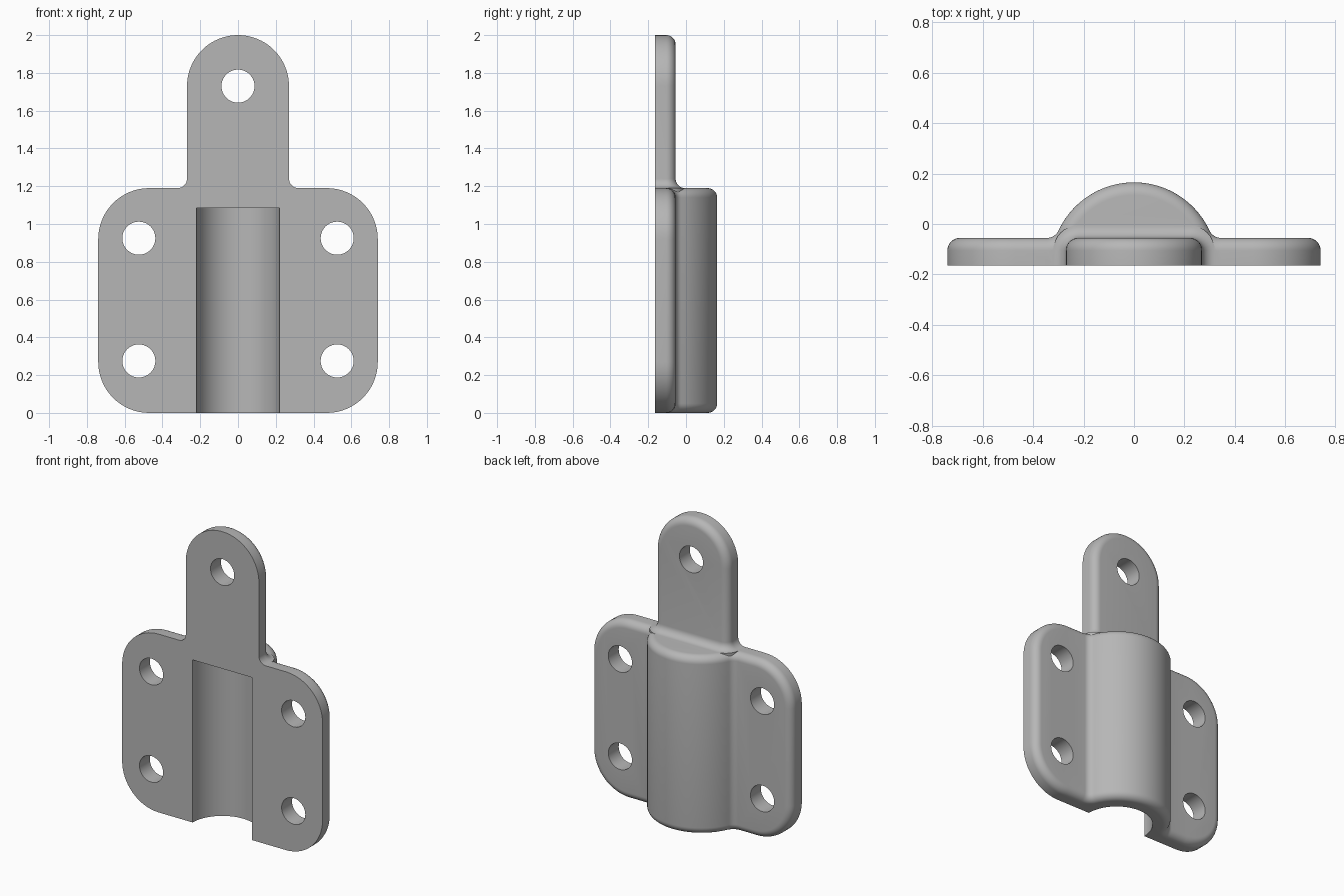
import bpy, bmesh
from math import sin, cos, pi, sqrt, atan2
from mathutils import Vector

if "Cube" in bpy.data.objects:
    bpy.data.objects.remove(bpy.data.objects["Cube"])

FRONT, THICK, EDGE = -0.165, 0.11, 0.05
BACK = FRONT + THICK
TOP = 1.19            # top of the wide plate
WIDE, CORNER = 0.74, 0.27
TAB = 0.27            # half width of the tab
OUTER, BORE = 0.33, 0.22
STEPS = 8

steel = bpy.data.materials.new("plain grey")
steel.use_nodes = True
steel.diffuse_color = (0.47, 0.47, 0.47, 1)
steel.node_tree.nodes["Principled BSDF"].inputs["Base Color"].default_value = steel.diffuse_color


def arc(cx, cy, r, a0, a1, n):
    return [(cx + r * cos(a0 + (a1 - a0) * i / n),
             cy + r * sin(a0 + (a1 - a0) * i / n)) for i in range(n + 1)]


def loft(name, rings):
    """Skin a stack of matching rings and cap both ends."""
    bm = bmesh.new()
    loops = [[bm.verts.new(p) for p in ring] for ring in rings]
    for a, b in zip(loops, loops[1:]):
        for i in range(len(a)):
            j = (i + 1) % len(a)
            bm.faces.new((a[i], a[j], b[j], b[i]))
    bm.faces.new(loops[0])
    bm.faces.new(loops[-1])
    bmesh.ops.recalc_face_normals(bm, faces=bm.faces)
    mesh = bpy.data.meshes.new(name)
    bm.to_mesh(mesh)
    bm.free()
    mesh.materials.append(steel)
    obj = bpy.data.objects.new(name, mesh)
    bpy.context.collection.objects.link(obj)
    return obj


def round_steps():
    """(inset, distance left to the end) pairs along a quarter-round edge."""
    angles = [pi / 2 * i / STEPS for i in range(STEPS + 1)]
    return [(EDGE * (1 - cos(a)), EDGE * (1 - sin(a))) for a in angles]


def plate(name, outline):
    """Flat front, rounded back edge."""
    levels = [(0, FRONT)] + [(d, BACK - left) for d, left in round_steps()]
    return loft(name, [[(x, y, z) for x, z in outline(d)] for d, y in levels])


def body_outline(d):
    x, z0, z1, r = WIDE - CORNER, CORNER, TOP - CORNER, CORNER - d
    pts = []
    for k, (cx, cz) in enumerate([(x, z1), (-x, z1), (-x, z0), (x, z0)]):
        pts += arc(cx, cz, r, k * pi / 2, (k + 1) * pi / 2, 16)
    return pts


def tab_outline(d):
    w = TAB - d
    return [(-w, 1.0), (w, 1.0)] + arc(0, 2 - TAB, w, 0, pi, 40)


def housing_section(d):
    """Half-round rib with concave fillets into the plate."""
    f = EDGE
    fx = sqrt((OUTER + f) ** 2 - (THICK + f) ** 2)
    a = atan2(THICK + f, fx)
    right = arc(fx, BACK + f, f + d, -pi / 2, a - pi, STEPS)
    dome = arc(0, FRONT, OUTER - d, a, pi - a, 48)
    left = [(-x, y) for x, y in reversed(right)]
    return [(fx, FRONT)] + right + dome[1:-1] + left + [(-fx, FRONT)]


def flare_section(e):
    """Tab cross-section grown outwards by e."""
    cx, cy, r = TAB - EDGE, BACK - EDGE, EDGE + e
    return ([(TAB + e, FRONT)] + arc(cx, cy, r, 0, pi / 2, STEPS)
            + arc(-cx, cy, r, pi / 2, pi, STEPS) + [(-TAB - e, FRONT)])


# Solid parts
bracket = plate("bracket", body_outline)
tab = plate("tab", tab_outline)
ends = round_steps()
levels = [(d, left) for d, left in reversed(ends)] + [(d, TOP - left) for d, left in ends]
housing = loft("housing", [[(x, y, z) for x, y in housing_section(d)] for d, z in levels])

# Concave fillet where the tab meets the shoulder
levels = [(EDGE, TOP - EDGE)] + [(left, TOP + d) for d, left in reversed(
    [(EDGE * (1 - cos(pi / 2 * i / STEPS)), EDGE * (1 - sin(pi / 2 * i / STEPS)))
     for i in range(STEPS, -1, -1)])][::-1]
levels = sorted(levels, key=lambda p: p[1])
flare = loft("flare", [[(x, y, z) for x, y in flare_section(e)] for e, z in levels])


# Cutters: bolt holes and the half-round channel
def hole(x, z):
    pts = arc(x, z, 0.0875, 0, 2 * pi, 40)[:-1]
    return loft("hole_cutter", [[(px, y, pz) for px, pz in pts] for y in (-0.4, 0.4)])


cutters = [hole(0, 2 - TAB)]
cutters += [hole(s * 0.525, z) for s in (-1, 1) for z in (0.275, 0.925)]
ring = arc(0, FRONT, BORE, 0, 2 * pi, 64)[:-1]
cutters.append(loft("channel_cutter", [[(x, y, z) for x, y in ring] for z in (-0.1, 1.085)]))

bpy.ops.object.select_all(action='DESELECT')
bpy.context.view_layer.objects.active = bracket
bracket.select_set(True)
for other in [tab, housing, flare] + cutters:
    other.hide_render = True
    mod = bracket.modifiers.new("join", 'BOOLEAN')
    mod.operation = 'DIFFERENCE' if other in cutters else 'UNION'
    mod.solver = 'EXACT'
    mod.object = other
    bpy.ops.object.modifier_apply(modifier=mod.name)
    bpy.data.objects.remove(other)

bpy.ops.object.shade_smooth_by_angle(angle=pi / 6)
